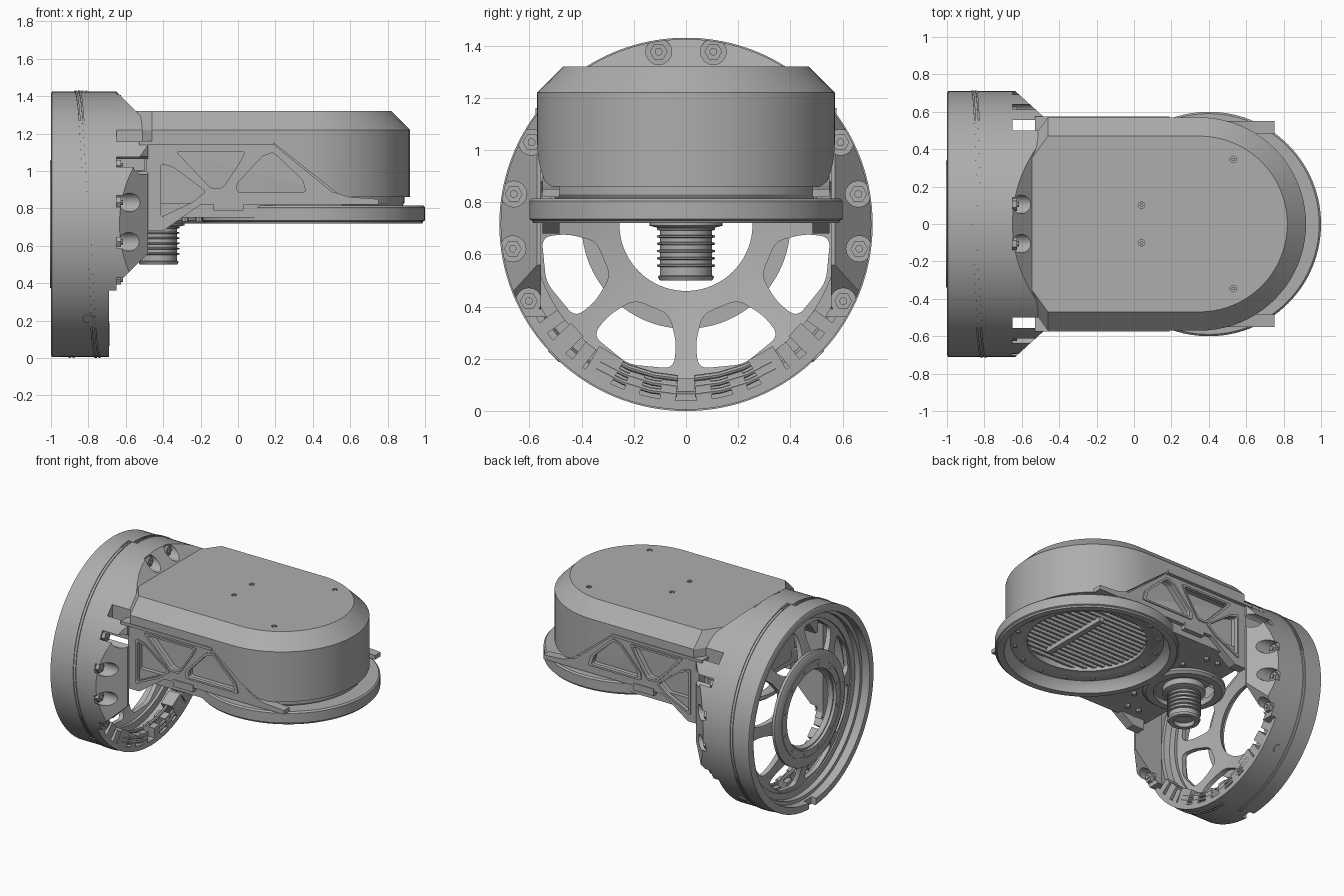
import bpy, bmesh
from math import sin, cos, pi, radians
from mathutils import Vector, Matrix

if "Cube" in bpy.data.objects:
    bpy.data.objects.remove(bpy.data.objects["Cube"])

grey = bpy.data.materials.new("machined_grey")
grey.use_nodes = True
colour = (0.42, 0.42, 0.42, 1)
grey.diffuse_color = colour
grey.node_tree.nodes["Principled BSDF"].inputs["Base Color"].default_value = colour

CZ = 0.715          # height of the mounting ring axis
parts = []


def finish(name, bm):
    bmesh.ops.recalc_face_normals(bm, faces=bm.faces)
    mesh = bpy.data.meshes.new(name)
    bm.to_mesh(mesh)
    bm.free()
    mesh.materials.append(grey)
    ob = bpy.data.objects.new(name, mesh)
    bpy.context.scene.collection.objects.link(ob)
    parts.append(ob)
    return ob


def loft(name, rings, loop=False):
    """Skin equal-length rings; cap the ends unless the rings form a loop."""
    bm = bmesh.new()
    rows = [[bm.verts.new(p) for p in ring] for ring in rings]
    n = len(rows[0])
    for k in range(len(rows) if loop else len(rows) - 1):
        a, b = rows[k], rows[(k + 1) % len(rows)]
        for i in range(n):
            j = (i + 1) % n
            bm.faces.new((a[i], a[j], b[j], b[i]))
    if not loop:
        bm.faces.new(rows[0])
        bm.faces.new(rows[-1])
    return finish(name, bm)


def place(axis, u, v, d):
    return {"X": (d, u, v), "Y": (u, d, v), "Z": (u, v, d)}[axis]


def prism(name, axis, pts, d0, d1):
    return loft(name, [[place(axis, u, v, d) for u, v in pts] for d in (d0, d1)])


def circle(u, v, r, n=24):
    return [(u + r * cos(2 * pi * i / n), v + r * sin(2 * pi * i / n)) for i in range(n)]


def lathe(name, axis, u, v, profile, n=96):
    return loft(name, [[place(axis, p, q, d) for p, q in circle(u, v, r, n)]
                       for d, r in profile], loop=True)


def box(name, lo, hi, matrix=None):
    ob = prism(name, "Z", [(lo[0], lo[1]), (hi[0], lo[1]), (hi[0], hi[1]), (lo[0], hi[1])],
               lo[2], hi[2])
    if matrix:
        ob.data.transform(matrix)
    return ob


def rounded(pts, r, steps=5):
    out = []
    for i, p in enumerate(pts):
        p, a, b = Vector(p), Vector(pts[i - 1]), Vector(pts[(i + 1) % len(pts)])
        s, e = p + (a - p).normalized() * r, p + (b - p).normalized() * r
        for k in range(steps + 1):
            t = k / steps
            out.append(tuple(s * (1 - t) ** 2 + p * 2 * t * (1 - t) + e * t * t))
    return out


def cut(ob, cutter, operation="DIFFERENCE"):
    mod = ob.modifiers.new("cut", "BOOLEAN")
    mod.operation, mod.object, mod.solver = operation, cutter, "EXACT"
    bpy.context.view_layer.objects.active = ob
    bpy.ops.object.modifier_apply(modifier=mod.name)
    parts.remove(cutter)
    bpy.data.objects.remove(cutter)


def polar(deg, r):
    """Point on the ring face, measured from the top."""
    return r * sin(radians(deg)), CZ + r * cos(radians(deg))


# Mounting ring with stepped bore
ring = lathe("mounting_ring", "X", 0, CZ, [
    (-1, .7), (-.995, .71), (-.69, .71), (-.69, .675), (-.8, .675), (-.8, .65), (-.84, .64),
    (-.84, .59), (-.9, .59), (-.9, .635), (-.94, .635), (-.94, .66), (-1, .66)], 128)
cut(ring, prism("notch", "Y", [(-1.05, -.05), (-.96, -.05), (-.96, .06), (-1.05, .06)], -.05, .03))

# Spoked dish and hub
dish = lathe("spoked_dish", "X", 0, CZ, [(-.98, .27), (-.97, .37), (-.88, .62), (-.85, .62),
                                         (-.93, .37), (-.95, .255)])
for k in range(8):
    a = 22.5 + 45 * k
    window = [polar(a + da, r) for da, r in
              ((-12, .35), (12, .35), (18, .46), (17.5, .555), (0, .58), (-17.5, .555), (-18, .46))]
    cut(dish, prism("window", "X", rounded(window, .04), -1.2, -.6))
lathe("hub", "X", 0, CZ, [(-1, .28), (-1, .37), (-.985, .4), (-.965, .4), (-.965, .28)])
lathe("hub_lip", "X", 0, CZ, [(-1.004, .325), (-1.004, .34), (-.99, .34), (-.99, .325)])
for k in range(12):
    prism("hub_screw", "X", circle(*polar(15 + 30 * k, .305), .012, 8), -1.004, -.99)

# Helical seal lines around the ring
for side, x0, x1 in ((-1, -.87, -.76), (1, -.83, -.9)):
    for shift in (0, .02):
        rows = []
        for i in range(97):
            y, z = polar(side * 180 * i / 96, 1)
            x = x0 + (x1 - x0) * i / 96 + shift
            rows.append([(x + dx, y * r, CZ + (z - CZ) * r)
                         for dx, r in ((-.005, .7), (-.005, .715), (.005, .715), (.005, .7))])
        loft("seal_line", rows)
for s in (-1, 1):
    y, z = polar(135 * s, .695)
    plug = prism("ring_plug", "Z", circle(0, 0, .03, 16), 0, .022)
    plug.data.transform(Matrix.Translation((-.8, y, z)) @ Matrix.Rotation(radians(-135 * s), 4, "X"))

# Collar: a short band, sloped side flanges and a sloped top, with bolt pockets
band = lathe("collar_band", "X", 0, CZ, [(-.7, .71), (-.65, .71), (-.65, .64), (-.7, .64)], 128)
cut(band, box("below", (-1, -1, -.2), (0, 1, .36)))
top = prism("collar_top", "Y", [(-.7, 1.5), (-.655, 1.43), (-.5, 1.275), (-.5, 1), (-.7, 1)], -.5, .5)
collar = [band, top]
for s in (-1, 1):
    flange = prism("collar_flange", "Z", [(-.7, s * .555), (-.7, s * .72), (-.645, s * .72),
                                          (-.48, s * .57), (-.48, s * .555)], .36, 1.2)
    cut(flange, prism("slant", "Y", [(-.75, .29), (-.45, .59), (-.45, .2), (-.75, .2)], -1, 1))
    collar.append(flange)
for ob in collar[1:]:
    cut(ob, lathe("envelope", "X", 0, CZ, [(-.8, .71), (-.4, .71), (-.4, .553), (-.8, .553)], 128),
        "INTERSECT")
for s in (-1, 1):
    for a in (9, 62, 80, 98, 116):
        y, z = polar(a * s, .67)
        ob = collar[1] if a == 9 else collar[2 if s < 0 else 3]
        cut(ob, prism("pocket", "X", circle(y, z, .05, 16), -.655, -.4))
        prism("collar_bolt", "X", circle(y, z, .034, 6), -.68, -.625)
        prism("bolt_tip", "X", circle(y, z, .015, 10), -.63, -.615)


# Arm housing with a round nose and chamfered top
def outline(inset, z):
    r = .57 - inset
    nose = [(.35 + r * sin(pi * i / 40), -r * cos(pi * i / 40), z) for i in range(41)]
    return nose + [(-.46, r, z), (-.555, min(r, .44) - inset, z),
                   (-.555, inset - min(r, .44), z), (-.46, -r, z)]


housing = loft("arm_housing", [outline(.05, .8), outline(.03, .83), outline(.03, .86),
                               outline(0, .86), outline(0, 1.22), outline(.1, 1.32)])
cut(housing, prism("turntable_well", "Z", circle(.4, 0, .42, 64), .7, .87))
for x, y in ((.04, .1), (.04, -.1), (.53, .345), (.53, -.345)):
    cut(housing, prism("screw_hole", "Z", circle(x, y, .018, 12), 1.3, 1.4))
    prism("top_screw", "Z", circle(x, y, .01, 6), 1.29, 1.317)

# Truss side walls let into the housing, with framed triangular pockets
recess = [(-.7, 1.15), (.19, 1.15), (.53, .88), (.62, .85), (.62, .7), (-.7, .7)]
wall = [(-.49, 1.147), (.185, 1.147), (.5, .89), (.6, .86), (.75, .85), (.75, .82),
        (-.2, .82), (-.4, .68), (-.49, .68)]
pockets = ([(-.42, 1.05), (-.35, 1.03), (-.16, .89), (-.23, .83), (-.42, .74)],
           [(-.35, 1.11), (.05, 1.11), (.02, 1.05), (-.08, .9), (-.15, .9)],
           [(-.02, .88), (.38, .88), (.36, .95), (.19, 1.11), (.13, 1.09), (-.02, .93)])
for s in (-1, 1):
    cut(housing, prism("recess", "Y", recess, s * .49, s * .7))
    truss = prism("truss_wall", "Y", wall, s * .485, s * .55)
    for p in pockets:
        cut(truss, prism("pocket", "Y", rounded(p, .018), s * .4, s * .7))
        mid = sum((Vector(q) for q in p), Vector((0, 0))) / len(p)
        loops = [[mid + (Vector(q) - mid) * k for q in rounded(p, .018)] for k in (1.06, .92)]
        loft("pocket_frame", [[(q.x, s * d, q.y) for q in loops[k]] for k, d in
                              ((0, .53), (0, .558), (1, .558), (1, .53))], loop=True)
    prism("ledge", "Y", [(-.53, 1.14), (.19, 1.14), (.19, 1.16), (-.53, 1.16)], s * .5, s * .576)
    box("foot_block", (-.13, s * .53 - .025, .79), (.03, s * .53 + .025, .84))

# Underside plate, flange and threaded connector
plate = box("underside_plate", (-.53, -.52, .75), (.2, .52, .83))
cut(plate, prism("turntable_well", "Z", circle(.4, 0, .54, 64), .7, .9))
lathe("flange", "Z", -.425, 0, [(.72, .2), (.72, .25), (.735, .27), (.76, .27), (.76, .2)], 48)
for k in range(10):
    t = 2 * pi * k / 10
    prism("plate_bolt", "Z", circle(-.33 + .15 * cos(t), .42 * sin(t), .018, 8), .73, .76)
lathe("connector", "Z", -.425, 0, [(.5, .07), (.5, .1), (.515, .108), (.52, .1), (.7, .1),
                                   (.71, .14), (.76, .14), (.76, .07)], 32)
prism("connector_core", "Z", circle(-.425, 0, .075), .53, .75)
for k in range(6):
    z = .55 + .028 * k
    lathe("thread", "Z", -.425, 0, [(z, .095), (z + .004, .112), (z + .01, .112), (z + .014, .095)], 32)

# Round turntable with a deep recess and grille
lathe("turntable", "Z", .4, 0, [
    (.815, .44), (.815, .59), (.805, .6), (.735, .6), (.73, .59), (.72, .585), (.72, .54),
    (.765, .525), (.79, .5), (.79, .44), (.8, .42), (.8, .39), (.85, .39), (.85, .44)], 112)
for k in range(-8, 9):
    y = .044 * k
    h = (.41 ** 2 - y * y) ** .5
    box("grille_slat", (.4 - h, y - .009, .82), (.4 + h, y + .009, .875))
box("cross_bar", (.48, -.27, .79), (.52, .27, .83))
for k in range(16):
    t = 2 * pi * k / 16
    prism("rim_screw", "Z", circle(.4 + .47 * cos(t), .47 * sin(t), .015, 8), .78, .795)

# Clips and rods along the lower inside of the ring
for s in (-1, 1):
    for a, w, h in ((6, .03, .03), (18, .03, .03), (30, .055, .06), (38, .025, .04),
                    (46, .035, .05), (54, .025, .04)):
        y, z = polar(180 - a * s, .63)
        box("ring_clip", (-.06, -w, -.045), (.03, w, h),
            Matrix.Translation((-.72, y, z)) @ Matrix.Rotation(radians(a * s), 4, "X"))
    for r, x in ((.59, -.74), (.62, -.7), (.65, -.7)):
        arc = [polar(180 - a * s, r) for a in (3, 12, 22, 32)]
        loft("clip_rod", [[(x + dx, y, z + dz) for dx, dz in circle(0, 0, .012, 8)] for y, z in arc])

# Smooth the round surfaces, keep the hard edges
bpy.ops.object.select_all(action="DESELECT")
for ob in parts:
    ob.select_set(True)
bpy.context.view_layer.objects.active = parts[0]
bpy.ops.object.shade_smooth_by_angle(angle=radians(30))
